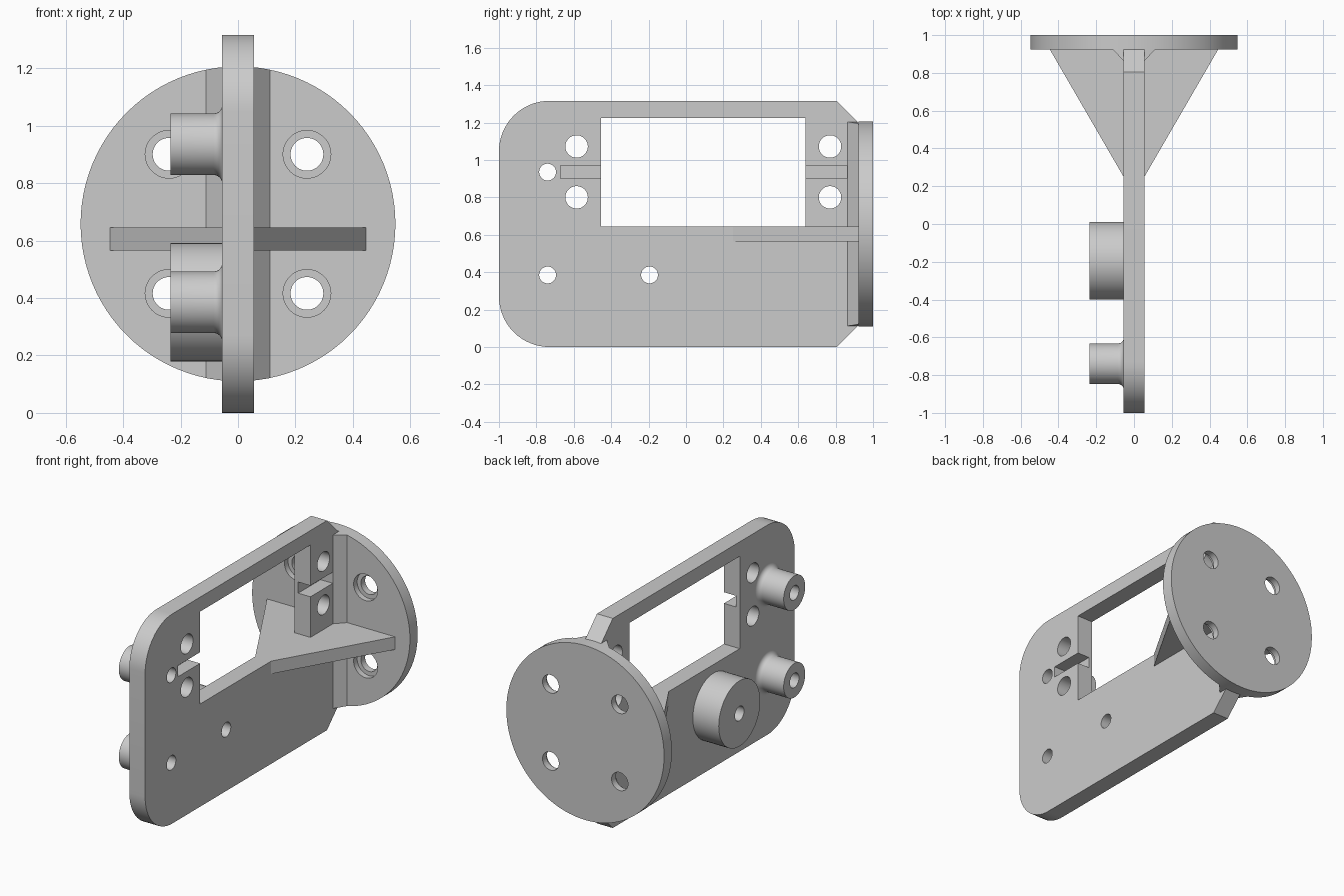
import bpy, bmesh
from math import pi, sin, cos, radians
from mathutils import Matrix, Vector

if "Cube" in bpy.data.objects:
    bpy.data.objects.remove(bpy.data.objects["Cube"], do_unlink=True)

grey = bpy.data.materials.new("plain grey")
grey.use_nodes = True
colour = (0.6, 0.6, 0.6, 1)
grey.diffuse_color = colour
grey.node_tree.nodes["Principled BSDF"].inputs["Base Color"].default_value = colour

T = 0.055          # half the plate thickness
MID = 0.658        # height of the flange centre
H = 2 * MID        # plate height
FLANGE = 0.923     # front face of the flange


def finish(name, bm):
    bmesh.ops.recalc_face_normals(bm, faces=bm.faces)
    mesh = bpy.data.meshes.new(name)
    bm.to_mesh(mesh)
    bm.free()
    mesh.materials.append(grey)
    obj = bpy.data.objects.new(name, mesh)
    bpy.context.collection.objects.link(obj)
    return obj


def prism(name, points, offset):
    """Extrude a closed outline of 3D points along an offset."""
    bm = bmesh.new()
    face = bm.faces.new([bm.verts.new(p) for p in points])
    geom = bmesh.ops.extrude_face_region(bm, geom=[face])["geom"]
    verts = [g for g in geom if isinstance(g, bmesh.types.BMVert)]
    bmesh.ops.translate(bm, verts=verts, vec=offset)
    return finish(name, bm)


def box(name, x, y, z):
    pts = [(x[0], y[0], z[0]), (x[0], y[1], z[0]), (x[0], y[1], z[1]), (x[0], y[0], z[1])]
    return prism(name, pts, (x[1] - x[0], 0, 0))


def cylinder(name, axis, start, length, radius, sides=48):
    """Cylinder from a start point along the x or y axis."""
    bm = bmesh.new()
    direction = Vector((1, 0, 0)) if axis == "x" else Vector((0, 1, 0))
    turn = direction.to_track_quat("Z", "Y").to_matrix().to_4x4()
    place = Matrix.Translation(Vector(start) + direction * length / 2) @ turn
    bmesh.ops.create_cone(bm, cap_ends=True, segments=sides, radius1=radius,
                          radius2=radius, depth=length, matrix=place)
    return finish(name, bm)


def cut(obj, cutters, operation="DIFFERENCE"):
    """Apply booleans and drop the cutters."""
    for cutter in cutters:
        mod = obj.modifiers.new("cut", "BOOLEAN")
        mod.operation, mod.solver, mod.object = operation, "EXACT", cutter
    bpy.context.view_layer.update()
    graph = bpy.context.evaluated_depsgraph_get()
    mesh = bpy.data.meshes.new_from_object(obj.evaluated_get(graph))
    obj.modifiers.clear()
    obj.data = mesh
    for cutter in cutters:
        bpy.data.objects.remove(cutter, do_unlink=True)


def boss(name, y, z, profile):
    """Spin a closed (x, radius) profile into a hollow post."""
    bm = bmesh.new()
    verts = [bm.verts.new((x, y + r, z)) for x, r in profile]
    edges = [bm.edges.new((verts[i - 1], verts[i])) for i in range(len(verts))]
    bmesh.ops.spin(bm, geom=verts + edges, cent=(0, y, z), axis=(1, 0, 0),
                   angle=2 * pi, steps=48, use_duplicate=False)
    bmesh.ops.remove_doubles(bm, verts=bm.verts, dist=0.0001)
    return finish(name, bm)


# Upright plate: rounded front corners, chamfered rear corners
R = 0.27
arc = [radians(90 * i / 16) for i in range(17)]
outline = [(-T, -1 + R - R * sin(a), H - R + R * cos(a)) for a in arc]
outline += [(-T, -1 + R - R * cos(a), R - R * sin(a)) for a in arc]
outline += [(-T, 0.805, 0), (-T, FLANGE, 0.118), (-T, FLANGE, H - 0.118), (-T, 0.805, H)]
plate = prism("upright_plate", outline, (2 * T, 0, 0))

# Window, blind slots and through holes
POST_HOLES = [(-0.74, 0.935), (-0.74, 0.385), (-0.195, 0.385)]
cutters = [box("window_cutter", (-0.2, 0.2), (-0.455, 0.64), (0.645, 1.225))]
for y0, y1 in [(-0.672, -0.4), (0.6, 0.862)]:
    cutters.append(box("slot_cutter", (-0.03, 0.2), (y0, y1), (0.9, 0.97)))
for y in (-0.585, 0.77):
    for z in (0.8, 1.072):
        cutters.append(cylinder("screw_cutter", "x", (-0.2, y, z), 0.4, 0.06))
for y, z in POST_HOLES:
    cutters.append(cylinder("post_cutter", "x", (-0.2, y, z), 0.4, 0.045))
cut(plate, cutters)

# Hollow posts on the right face; the two small ones flare at the foot
END, BORE, F = -0.235, 0.045, 0.03
flare = [(-T - F + F * sin(a), 0.107 + F - F * cos(a)) for a in arc[::2]]
small = [(-T, BORE), (END, BORE), (END, 0.107)] + flare
large = [(-T, BORE), (END, BORE), (END, 0.206), (-T, 0.206)]
for name, (y, z), profile in zip(("upper_post", "lower_post", "large_post"),
                                 POST_HOLES, (small, small, large)):
    boss(name, y, z, profile)

# Round flange with four counterbored holes
flange = cylinder("round_flange", "y", (0, FLANGE, MID), 1 - FLANGE, 0.548, 96)
cutters = []
for x in (-0.24, 0.24):
    for z in (MID - 0.242, MID + 0.242):
        cutters.append(cylinder("bolt_cutter", "y", (x, 0.8, z), 0.4, 0.057))
        cutters.append(cylinder("bore_cutter", "y", (x, 0.8, z), FLANGE - 0.8 + 0.035, 0.083))
cut(flange, cutters)

# Corner strips and triangular gussets on both sides of the plate
for side, s in (("left", 1), ("right", -1)):
    strip = prism(side + "_corner_strip",
                  [(s * T, FLANGE, 0), (s * T, 0.864, 0), (s * 0.112, FLANGE, 0)], (0, 0, H))
    cut(strip, [cylinder("strip_trim", "y", (0, 0.7, MID), 0.4, 0.548, 96)], "INTERSECT")
    prism(side + "_gusset",
          [(s * T, 0.25, 0.565), (s * 0.445, FLANGE, 0.565), (s * T, FLANGE, 0.565)],
          (0, 0, 0.08))

# Smooth the round surfaces, keep edges sharp
bpy.ops.object.select_all(action="DESELECT")
for obj in bpy.context.collection.objects:
    if obj.type == "MESH":
        obj.select_set(True)
        bpy.context.view_layer.objects.active = obj
bpy.ops.object.shade_smooth_by_angle(angle=radians(30))
